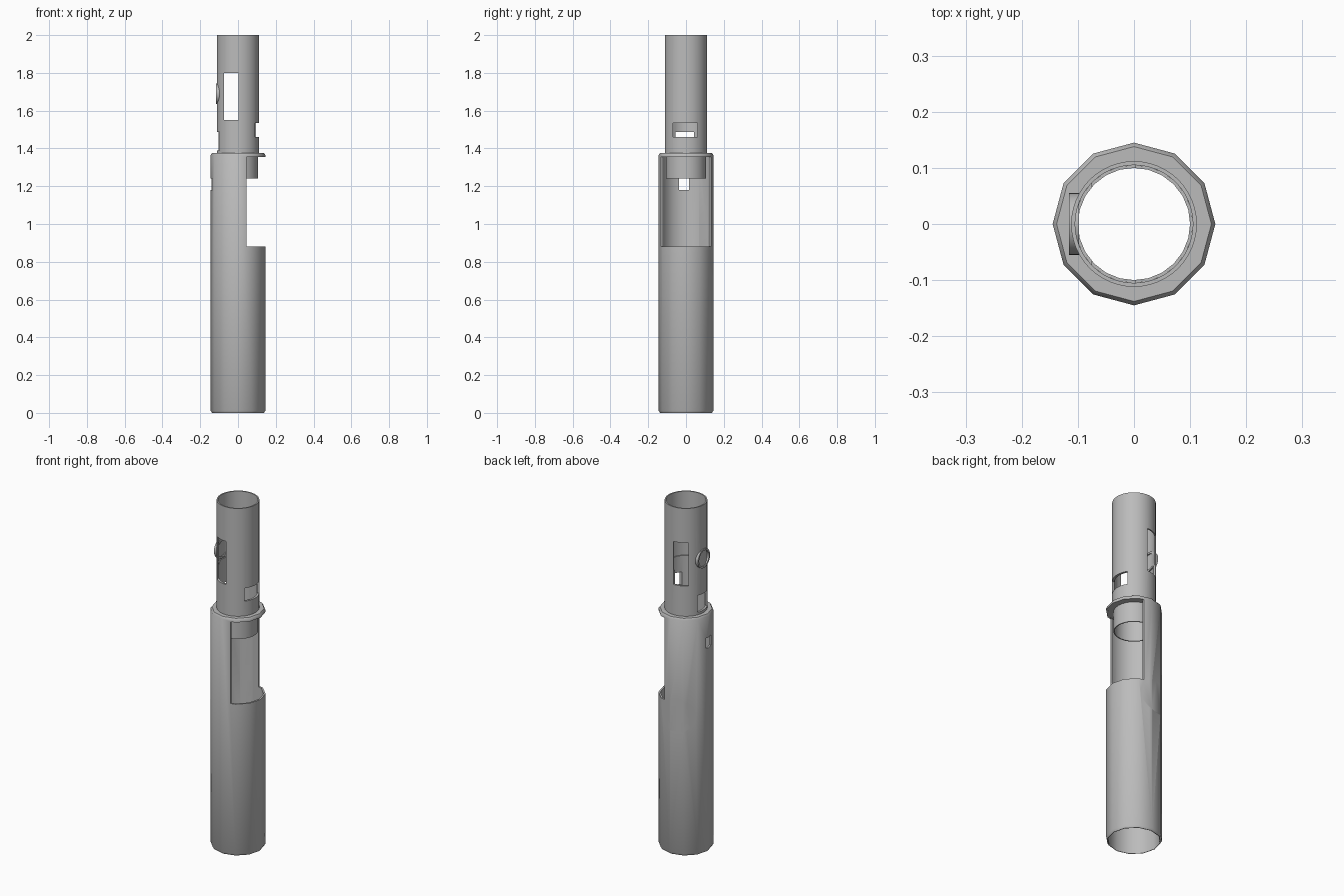
import bpy, bmesh, math
from mathutils import Matrix

cube = bpy.data.objects.get("Cube")
if cube:
    bpy.data.objects.remove(cube, do_unlink=True)

grey = bpy.data.materials.new("plain_grey")
grey.use_nodes = True
colour = (0.5, 0.5, 0.5, 1)
grey.diffuse_color = colour
grey.node_tree.nodes["Principled BSDF"].inputs["Base Color"].default_value = colour


def link(name, bm):
    bmesh.ops.recalc_face_normals(bm, faces=bm.faces[:])
    mesh = bpy.data.meshes.new(name)
    bm.to_mesh(mesh)
    bm.free()
    obj = bpy.data.objects.new(name, mesh)
    bpy.context.collection.objects.link(obj)
    mesh.materials.append(grey)
    return obj


def lathe(name, profile, sides, matrix=Matrix()):
    """Spin a closed (radius, height) profile around z."""
    bm = bmesh.new()
    rings = []
    for i in range(sides):
        a = math.tau * i / sides
        rings.append([bm.verts.new((r * math.cos(a), r * math.sin(a), z))
                      for r, z in profile])
    n = len(profile)
    for i in range(sides):
        here, there = rings[i], rings[(i + 1) % sides]
        for j in range(n):
            k = (j + 1) % n
            bm.faces.new((here[j], there[j], there[k], here[k]))
    bm.transform(matrix)
    return link(name, bm)


def tube(name, inner, outer, low, high, sides, matrix=Matrix()):
    return lathe(name, [(inner, low), (outer, low), (outer, high), (inner, high)],
                 sides, matrix)


def box_cutter(x, y, z):
    bm = bmesh.new()
    bmesh.ops.create_cube(bm, size=1)
    for v in bm.verts:
        v.co = [(lo + hi) / 2 + c * (hi - lo) for c, (lo, hi) in zip(v.co, (x, y, z))]
    return link("cutter", bm)


def round_cutter(radius, angle, height, sides=32):
    """Cylinder running from the axis outward in one direction."""
    bm = bmesh.new()
    bmesh.ops.create_cone(bm, cap_ends=True, segments=sides, radius1=radius,
                          radius2=radius, depth=0.3)
    bm.transform(Matrix.Translation((0, 0, height))
                 @ Matrix.Rotation(math.radians(angle), 4, 'Z')
                 @ Matrix.Translation((0.19, 0, 0))
                 @ Matrix.Rotation(math.pi / 2, 4, 'Y'))
    return link("cutter", bm)


def select(obj):
    bpy.ops.object.select_all(action='DESELECT')
    obj.select_set(True)
    bpy.context.view_layer.objects.active = obj


def cut(obj, cutters):
    select(obj)
    for c in cutters:
        c.hide_render = True
        mod = obj.modifiers.new("cut", 'BOOLEAN')
        mod.operation = 'DIFFERENCE'
        mod.solver = 'EXACT'
        mod.object = c
        bpy.ops.object.modifier_apply(modifier=mod.name)


# Twelve-sided lower sleeve with bevelled ends and a top flange
lower_sleeve = lathe("lower_sleeve", [
    (0.135, 0), (0.138, 0), (0.145, 0.012), (0.145, 1.365), (0.138, 1.375),
    (0.106, 1.375), (0.106, 1.355), (0.135, 1.355)], 12)
sleeve_cutters = [
    box_cutter((0.045, 0.3), (-0.3, 0.3), (0.88, 1.354)),     # long side opening
    box_cutter((-0.3, -0.05), (-0.037, 0.016), (1.18, 1.24)),  # small square port
    round_cutter(0.095, 105, 0.805),                           # round thumb hole
]
cut(lower_sleeve, sleeve_cutters)

# Upper barrel and the thin liner that hangs inside the sleeve
upper_barrel = tube("upper_barrel", 0.105, 0.112, 1.36, 2, 48)
inner_liner = tube("inner_liner", 0.1, 0.1055, 1.24, 1.63, 24)
barrel_cutters = [
    box_cutter((-0.075, 0.002), (-0.3, 0.3), (1.55, 1.80)),    # front and back window
    box_cutter((0.03, 0.3), (-0.068, 0.06), (1.46, 1.535)),    # left slot
    box_cutter((-0.3, -0.03), (-0.055, 0.042), (1.39, 1.487)),  # right slot
    round_cutter(0.053, 180, 1.69),                            # right round port
]
for part in (upper_barrel, inner_liner):
    cut(part, barrel_cutters)

# Short collar lining the round port
port_collar = tube("port_collar", 0.045, 0.055, 0.098, 0.116, 32,
                   Matrix.Translation((0, 0, 1.69)) @ Matrix.Rotation(-math.pi / 2, 4, 'Y'))

for c in sleeve_cutters + barrel_cutters:
    bpy.data.objects.remove(c, do_unlink=True)

for part in (lower_sleeve, upper_barrel, inner_liner, port_collar):
    select(part)
    bpy.ops.object.shade_smooth_by_angle(angle=math.radians(35))
